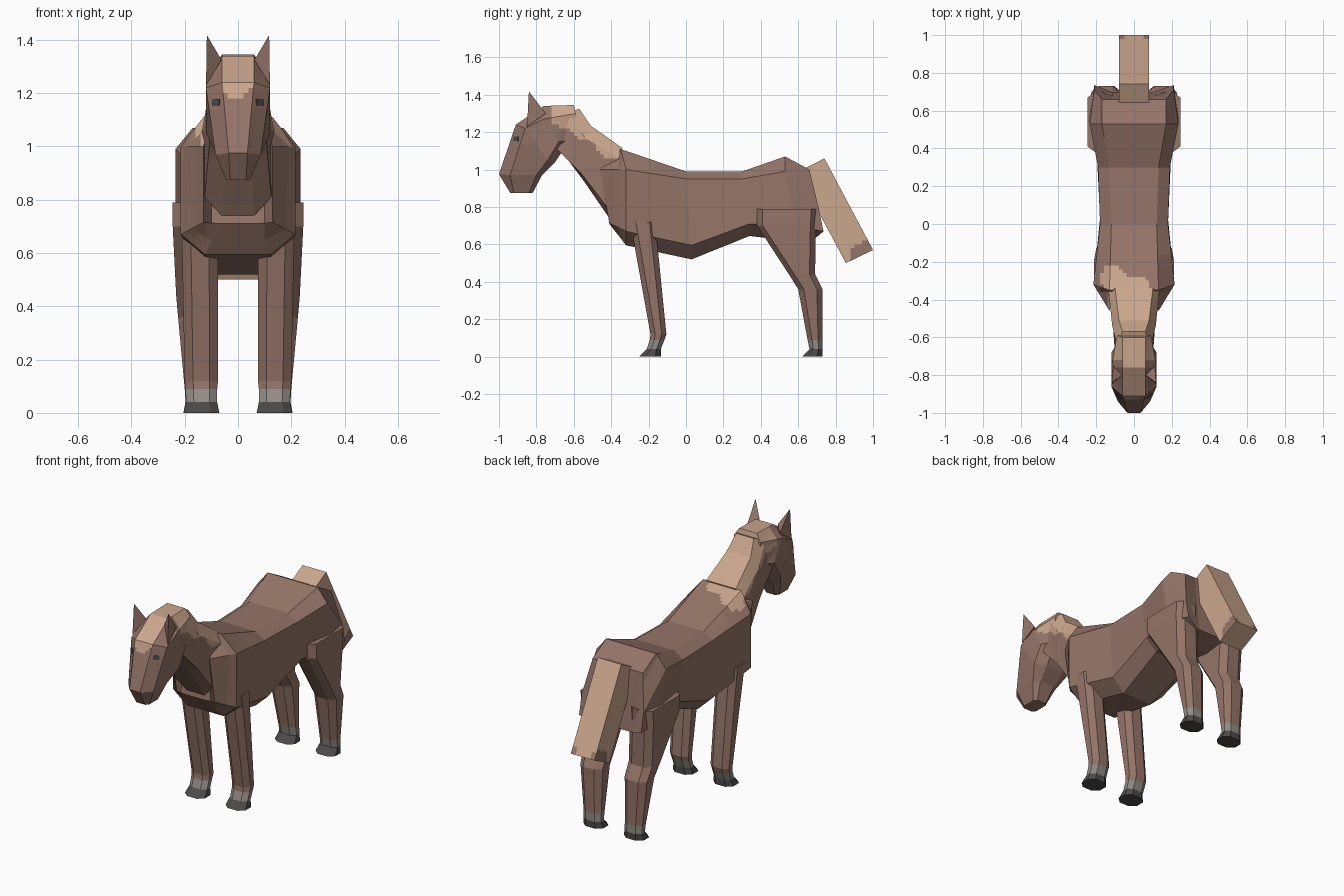
import bpy, bmesh, math
from mathutils import Vector


def material(name, rgb):
    m = bpy.data.materials.new(name)
    m.diffuse_color = (*rgb, 1)
    return m


BROWN = material("brown coat", (0.30, 0.178, 0.138))
TAN = material("tan mane", (0.60, 0.385, 0.265))
GREY = material("grey sock", (0.29, 0.265, 0.24))
HOOF = material("dark hoof", (0.075, 0.068, 0.066))
EYE = material("dark eye", (0.06, 0.07, 0.07))


def frange(a, b, step):
    return [a + step * i for i in range(int(round((b - a) / step)) + 1)]


def finish(name, bm, mats, rule=None, cuts=(), mirror=False):
    """Cut the mesh on (axis, position) planes, colour faces by rule(centre, normal)."""
    bmesh.ops.recalc_face_normals(bm, faces=bm.faces[:])
    for axis, pos in cuts:
        n = Vector((0, 0, 0))
        n[axis] = 1
        bmesh.ops.bisect_plane(bm, geom=bm.verts[:] + bm.edges[:] + bm.faces[:],
                               plane_co=n * pos, plane_no=n, dist=1e-5)
    bm.normal_update()
    if rule:
        for f in bm.faces:
            f.material_index = rule(f.calc_center_median(), f.normal)
    mesh = bpy.data.meshes.new(name)
    bm.to_mesh(mesh)
    bm.free()
    for m in mats:
        mesh.materials.append(m)
    ob = bpy.data.objects.new(name, mesh)
    bpy.context.collection.objects.link(ob)
    if mirror:
        ob.modifiers.new("Mirror", 'MIRROR')
    return ob


def loft(rings):
    """Skin closed rings of points and cap both ends."""
    bm = bmesh.new()
    rows = [[bm.verts.new(p) for p in r] for r in rings]
    n = len(rows[0])
    for a, b in zip(rows, rows[1:]):
        for i in range(n):
            j = (i + 1) % n
            bm.faces.new((a[i], a[j], b[j], b[i]))
    bm.faces.new(rows[0])
    bm.faces.new(rows[-1][::-1])
    return bm


def both(half):
    """Mirror a half section across x = 0 into a closed ring."""
    return half + [(-x, y, z) for x, y, z in reversed(half)]


def wobble(a, b):
    return math.sin(a * 47) * 0.6 + math.sin(b * 61 + a * 23) * 0.4


# Body: half sections of top, upper side, lower side, bottom
body = [
    [(0.10, -0.36, 1.09), (0.13, -0.46, 1.00), (0.13, -0.41, 0.715), (0.06, -0.41, 0.71)],
    [(0.13, -0.35, 1.11), (0.215, -0.32, 1.00), (0.215, -0.32, 0.67), (0.125, -0.32, 0.595)],
    [(0.12, 0.00, 0.99), (0.18, 0.00, 0.95), (0.18, 0.03, 0.595), (0.10, 0.03, 0.52)],
    [(0.13, 0.30, 0.99), (0.19, 0.30, 0.95), (0.195, 0.34, 0.71), (0.12, 0.34, 0.645)],
    [(0.17, 0.53, 1.07), (0.235, 0.53, 0.99), (0.235, 0.58, 0.70), (0.12, 0.55, 0.62)],
    [(0.17, 0.66, 1.00), (0.21, 0.71, 0.79), (0.21, 0.735, 0.67), (0.12, 0.70, 0.64)],
]
finish("body", loft([both(s) for s in body]), [BROWN, TAN],
       lambda c, n: int(c.z > 1.03 and -0.17 < c.x < 0.09
                        and c.y < -0.28 - 0.5 * c.x + 0.03 * wobble(c.x, c.y)),
       [(1, v) for v in frange(-0.36, -0.16, 0.02)]
       + [(0, v) for v in frange(-0.18, 0.10, 0.02)])

# Neck, with the mane painted along its crest
neck = [
    [(0.10, -0.34, 1.115), (0.135, -0.36, 1.06), (0.125, -0.43, 0.81), (0.06, -0.41, 0.74)],
    [(0.08, -0.51, 1.235), (0.115, -0.54, 1.17), (0.11, -0.56, 0.98), (0.05, -0.54, 0.93)],
    [(0.06, -0.57, 1.325), (0.09, -0.64, 1.30), (0.10, -0.70, 1.12), (0.05, -0.66, 1.09)],
]
finish("neck", loft([both(s) for s in neck]), [BROWN, TAN],
       lambda c, n: int(c.z > 1.04 + (-0.36 - c.y) * 0.6 + 0.02 * wobble(c.y, c.z)),
       [(1, v) for v in frange(-0.68, -0.36, 0.02)]
       + [(2, v) for v in frange(1.0, 1.30, 0.02)])

# Head, from the poll to the muzzle
head = [
    [(0.06, -0.60, 1.345), (0.09, -0.59, 1.30), (0.08, -0.62, 1.15), (0.05, -0.64, 1.11)],
    [(0.06, -0.76, 1.34), (0.12, -0.76, 1.27), (0.12, -0.68, 1.15), (0.06, -0.66, 1.10)],
    [(0.06, -0.91, 1.24), (0.12, -0.86, 1.22), (0.12, -0.74, 1.05), (0.06, -0.70, 1.04)],
    [(0.035, -1.0, 0.975), (0.085, -0.94, 0.97), (0.08, -0.80, 0.97), (0.05, -0.77, 0.97)],
    [(0.03, -0.94, 0.875), (0.045, -0.92, 0.875), (0.045, -0.84, 0.875), (0.03, -0.82, 0.875)],
]


def head_rule(c, n):
    blaze = abs(c.x) < 0.061 and c.z > 1.18 + 0.6 * abs(c.x) + 0.02 * wobble(c.x, c.z)
    poll = c.y > -0.72 and c.z > 1.04 + (-0.36 - c.y) * 0.6 + 0.02 * wobble(c.y, c.z)
    return int(blaze or poll)


finish("head", loft([both(s) for s in head]), [BROWN, TAN], head_rule,
       [(2, v) for v in frange(1.14, 1.32, 0.02)]
       + [(0, v) for v in (-0.06, -0.04, -0.02, 0, 0.02, 0.04, 0.06)]
       + [(1, v) for v in frange(-0.74, -0.62, 0.02)])

# Ears: three-sided spikes
bm = bmesh.new()
tip, a, b, c = [bm.verts.new(p) for p in ((0.117, -0.84, 1.418), (0.062, -0.80, 1.325),
                                          (0.12, -0.85, 1.23), (0.11, -0.75, 1.30))]
for tri in ((tip, a, b), (tip, b, c), (tip, c, a), (a, c, b)):
    bm.faces.new(tri)
finish("ears", bm, [BROWN], mirror=True)

# Eyes: thin plates on the slanted cheeks
bm = bmesh.new()
bmesh.ops.create_cube(bm, size=1)
turn = Vector((0.69, -0.70, 0.18)).to_track_quat('Z', 'Y')
for v in bm.verts:
    v.co = turn @ Vector((v.co.x * 0.036, v.co.y * 0.024, v.co.z * 0.009)) \
        + Vector((0.081, -0.908, 1.165))
finish("eyes", bm, [EYE], mirror=True)


# Legs: chamfered sections given as (z, y front, y back, x inner, x outer)
def leg_ring(z, y0, y1, x0, x1):
    k, m = 0.25 * (x1 - x0), min(0.03, 0.3 * (y1 - y0))
    return [(x0 + k, y0, z), (x1 - k, y0, z), (x1, y0 + m, z), (x1, y1 - m, z),
            (x1 - k, y1, z), (x0 + k, y1, z), (x0, y1 - m, z), (x0, y0 + m, z)]


def leg_rule(c, n):
    return 2 if c.z < 0.04 else 1 if c.z < 0.09 else 0


front_leg = [(0.72, -0.298, -0.165, 0.075, 0.212), (0.12, -0.19, -0.105, 0.075, 0.20),
             (0.09, -0.193, -0.115, 0.078, 0.197), (0.04, -0.21, -0.135, 0.078, 0.195),
             (0.0, -0.25, -0.135, 0.07, 0.205)]
hind_leg = [(0.79, 0.38, 0.70, 0.09, 0.245), (0.70, 0.38, 0.695, 0.085, 0.245),
            (0.44, 0.55, 0.69, 0.075, 0.232), (0.36, 0.60, 0.73, 0.075, 0.225),
            (0.09, 0.65, 0.73, 0.08, 0.20), (0.04, 0.66, 0.73, 0.08, 0.197),
            (0.0, 0.62, 0.73, 0.07, 0.205)]
for name, rows in (("front_legs", front_leg), ("hind_legs", hind_leg)):
    finish(name, loft([leg_ring(*r) for r in rows]), [BROWN, GREY, HOOF], leg_rule, mirror=True)

# Tail: slanted block with a small brown patch at its tip
tail = [[(0.08, 0.74, 1.06), (0.08, 0.595, 0.985)], [(0.08, 1.0, 0.57), (0.08, 0.855, 0.50)]]
finish("tail", loft([both(s) for s in tail]), [TAN, BROWN],
       lambda c, n: int(abs(c.x) > 0.05 and c.y > 0.88
                        and c.z < 0.60 + 0.02 * wobble(c.y, c.z) and n.z > -0.5),
       [(2, v) for v in frange(0.54, 0.66, 0.02)]
       + [(1, v) for v in frange(0.86, 0.98, 0.02)] + [(0, -0.05), (0, 0.05)])
